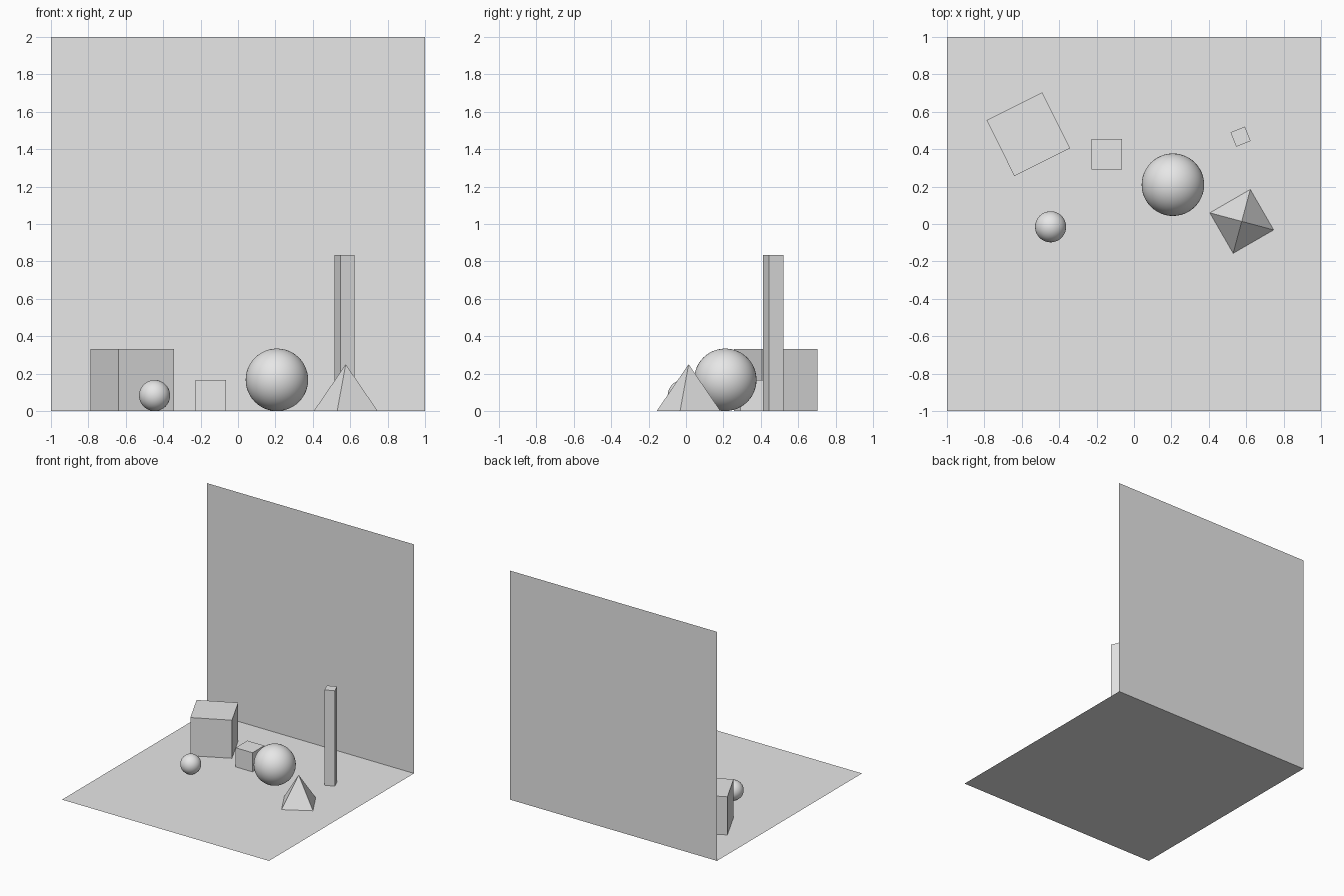
import bpy
from math import radians, sqrt

cube = bpy.data.objects.get("Cube")
if cube:
    bpy.data.objects.remove(cube, do_unlink=True)

# Single matte grey for everything
grey = bpy.data.materials.new("light_grey")
grey.use_nodes = True
grey.diffuse_color = (0.8, 0.8, 0.8, 1)
grey.node_tree.nodes["Principled BSDF"].inputs["Base Color"].default_value = grey.diffuse_color


def finish(name):
    obj = bpy.context.object
    obj.name = name
    obj.data.materials.append(grey)
    return obj


def box(name, x, y, width, height, turn=0):
    bpy.ops.mesh.primitive_cube_add(size=1, location=(x, y, height / 2),
                                    rotation=(0, 0, radians(turn)))
    obj = finish(name)
    obj.scale = (width, width, height)
    return obj


def ball(name, x, y, radius):
    bpy.ops.mesh.primitive_uv_sphere_add(segments=48, ring_count=24, radius=radius,
                                         location=(x, y, radius))
    bpy.ops.object.shade_smooth()
    return finish(name)


# Floor and back wall: single sheets meeting at the rear edge
bpy.ops.mesh.primitive_plane_add(size=2)
finish("floor")
bpy.ops.mesh.primitive_plane_add(size=2, location=(0, 1, 1), rotation=(radians(90), 0, 0))
finish("back_wall")

# Blocks standing on the floor
box("large_block", -0.565, 0.48, 0.333, 0.333, 26.5)
box("small_block", -0.145, 0.372, 0.163, 0.167)
box("tall_pillar", 0.57, 0.467, 0.083, 0.833, 22)

# Balls
ball("large_ball", 0.208, 0.21, 0.167)
ball("small_ball", -0.446, -0.015, 0.083)

# Four-sided pyramid
bpy.ops.mesh.primitive_cone_add(vertices=4, radius1=0.25 / sqrt(2), radius2=0, depth=0.25,
                                location=(0.576, 0.014, 0.125),
                                rotation=(0, 0, radians(45 + 30)))
finish("pyramid")
